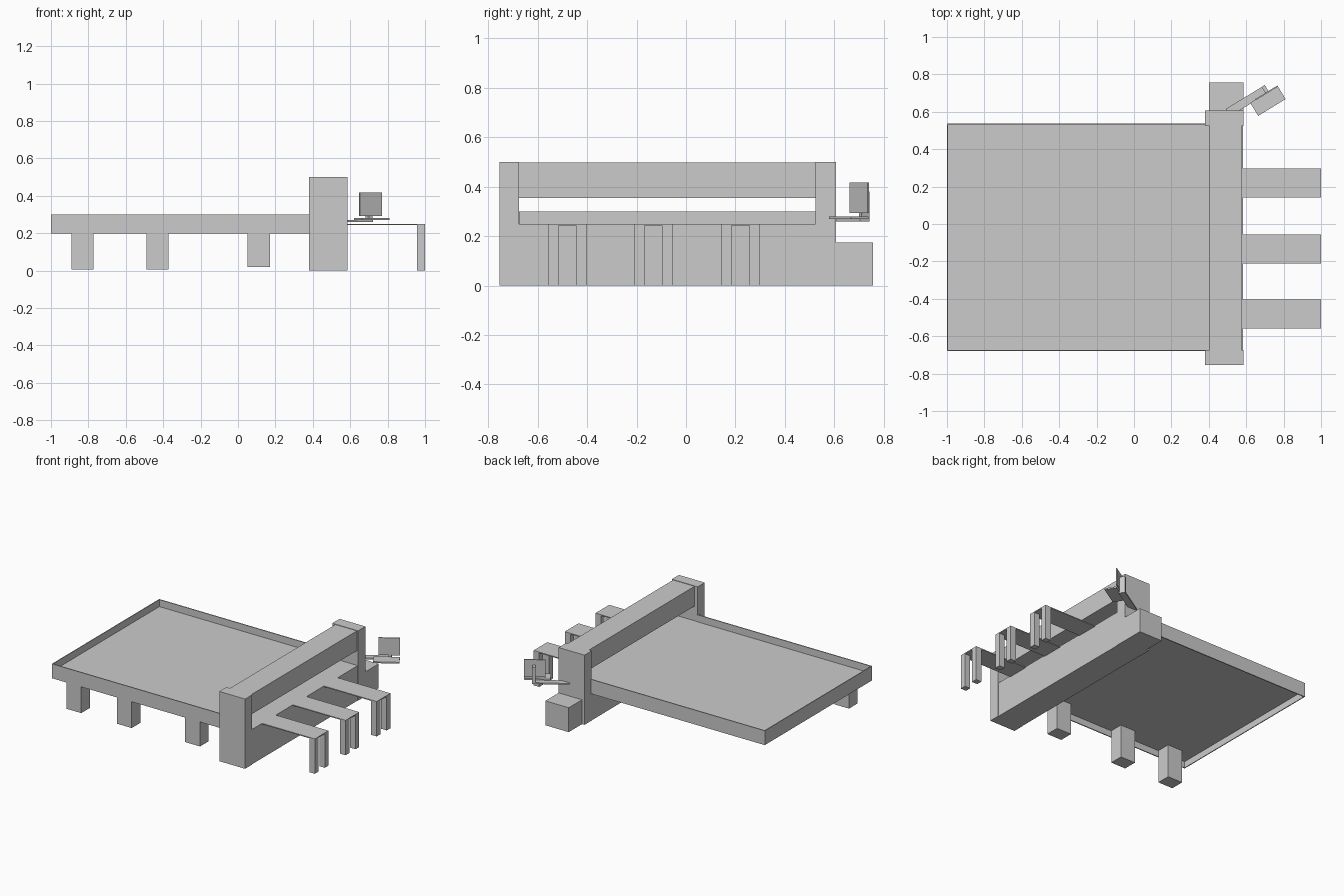
import bpy, bmesh, math
from mathutils import Matrix, Vector


def boxes(name, specs, frame=Matrix.Identity(4)):
    """One object made of boxes given as (x0, x1, y0, y1, z0, z1)."""
    bm = bmesh.new()
    for x0, x1, y0, y1, z0, z1 in specs:
        centre = Vector((x0 + x1, y0 + y1, z0 + z1)) / 2
        size = Matrix.Diagonal((x1 - x0, y1 - y0, z1 - z0, 1))
        bmesh.ops.create_cube(bm, size=1, matrix=frame @ Matrix.Translation(centre) @ size)
    mesh = bpy.data.meshes.new(name)
    bm.to_mesh(mesh)
    bm.free()
    obj = bpy.data.objects.new(name, mesh)
    bpy.context.collection.objects.link(obj)
    return obj


# Shallow bed: thin floor inside a tall thin rim, open towards the gantry
boxes("bed_floor", [(-0.995, 0.382, -0.674, 0.53, 0.243, 0.25)])
boxes("bed_rim", [
    (-1.0, -0.994, -0.68, 0.536, 0.197, 0.3),
    (-0.994, 0.385, -0.68, -0.673, 0.197, 0.3),
    (-0.994, 0.385, 0.529, 0.536, 0.197, 0.3),
])

# Bed legs along the front side only
for i, (x, z) in enumerate([(-0.89, 0.005), (-0.49, 0.005), (0.052, 0.018)]):
    boxes(f"bed_leg_{i + 1}", [(x, x + 0.118, -0.673, -0.575, z, 0.244)])

# Gantry: two end frames, low base and upper beam
boxes("front_end_frame", [(0.38, 0.585, -0.755, -0.675, 0, 0.5)])
boxes("back_end_frame", [(0.38, 0.585, 0.525, 0.607, 0, 0.5)])
boxes("gantry_base", [(0.382, 0.582, -0.675, 0.525, 0, 0.25)])
boxes("gantry_beam", [(0.405, 0.575, -0.675, 0.525, 0.355, 0.497)])
boxes("side_cabinet", [(0.4, 0.585, 0.607, 0.757, 0, 0.175)])

# Three feed tables, each with a thin top and a pair of legs
for i, y in enumerate([-0.558, -0.21, 0.143]):
    boxes(f"feed_table_{i + 1}", [
        (0.582, 1.0, y, y + 0.155, 0.243, 0.25),
        (0.956, 1.0, y, y + 0.042, 0, 0.243),
        (0.956, 1.0, y + 0.113, y + 0.155, 0, 0.243),
    ])

# Control station, turned about the vertical; local x runs along the arm
station = Matrix.Translation((0.716, 0.658, 0)) @ Matrix.Rotation(math.radians(31.5), 4, 'Z')
boxes("control_arm", [(-0.215, 0.03, 0.036, 0.081, 0.26, 0.27)], station)
boxes("control_post", [(0.01, 0.03, 0.044, 0.081, 0.27, 0.38)], station)
boxes("control_tray", [(-0.086, 0.086, -0.041, 0.041, 0.27, 0.28)], station)
boxes("control_screen", [(-0.053, 0.087, 0.037, 0.044, 0.293, 0.417)], station)
